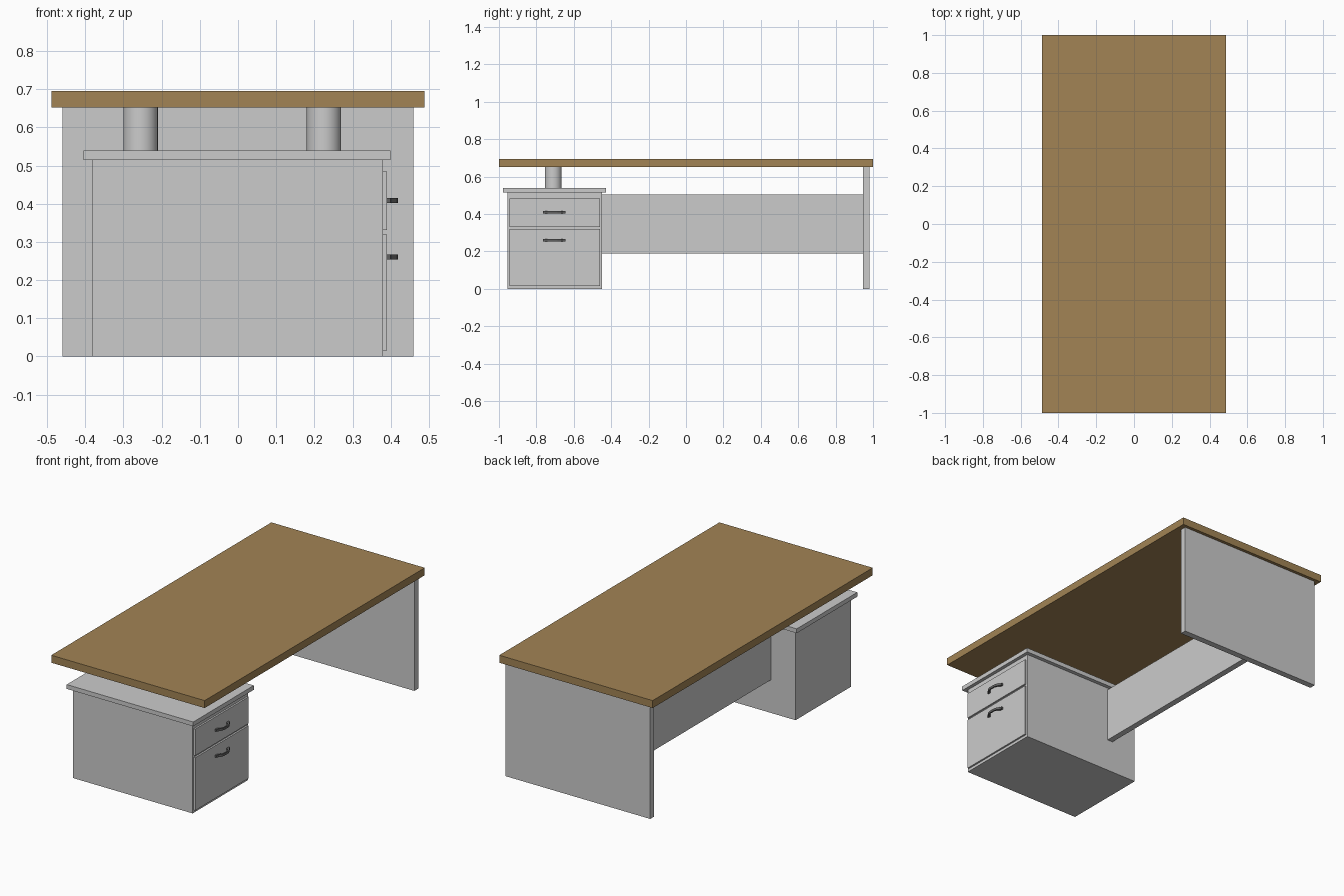
import bpy, bmesh, math

if "Cube" in bpy.data.objects:
    bpy.data.objects.remove(bpy.data.objects["Cube"])


def material(name, color):
    m = bpy.data.materials.new(name)
    m.diffuse_color = color
    m.use_nodes = True
    m.node_tree.nodes["Principled BSDF"].inputs["Base Color"].default_value = m.diffuse_color
    return m


wood = material("wood", (0.36, 0.23, 0.09, 1))
dark = material("dark_metal", (0.12, 0.12, 0.12, 1))


def add_mesh(name, bm, mat=None):
    bmesh.ops.recalc_face_normals(bm, faces=bm.faces)
    me = bpy.data.meshes.new(name)
    bm.to_mesh(me)
    bm.free()
    ob = bpy.data.objects.new(name, me)
    bpy.context.collection.objects.link(ob)
    if mat:
        me.materials.append(mat)
    return ob


def box(name, x, y, z, mat=None):
    """Box from (min, max) ranges on each axis."""
    bm = bmesh.new()
    bmesh.ops.create_cube(bm, size=1)
    for v in bm.verts:
        for i, (lo, hi) in enumerate((x, y, z)):
            v.co[i] = lo if v.co[i] < 0 else hi
    return add_mesh(name, bm, mat)


def post(name, x, y, z0, z1, r):
    bpy.ops.mesh.primitive_cylinder_add(vertices=48, radius=r, depth=z1 - z0,
                                        location=(x, y, (z0 + z1) / 2))
    bpy.context.object.name = name
    bpy.ops.object.shade_smooth_by_angle(angle=math.radians(40))


def handle(name, y, z, h):
    """Bowed drawer pull: mirrored plan outline extruded upward."""
    outer = [(0.388, 0.061), (0.400, 0.060), (0.404, 0.048),
             (0.414, 0.036), (0.419, 0.018)]
    inner = [(0.411, 0.016), (0.406, 0.030), (0.396, 0.040), (0.388, 0.046)]
    half = outer + inner
    # the near half of the pull, then the far half in reverse order
    outline = ([(px, -py) for px, py in outer] + outer[::-1]
               + inner[::-1] + [(px, -py) for px, py in inner])
    bm = bmesh.new()
    face = bm.faces.new([bm.verts.new((px, y + py, z - h / 2)) for px, py in outline])
    ext = bmesh.ops.extrude_face_region(bm, geom=[face])
    for g in ext["geom"]:
        if isinstance(g, bmesh.types.BMVert):
            g.co.z += h
    add_mesh(name, bm, dark)


# fix outline order: inner side runs from the +y foot to the -y foot
# Desk top and supporting panels
box("desk_top", (-0.488, 0.488), (-1, 1), (0.652, 0.695), wood)
box("end_panel", (-0.46, 0.46), (0.946, 0.982), (0, 0.652))
box("modesty_panel", (-0.225, -0.19), (-0.45, 0.946), (0.19, 0.505))

# Drawer pedestal
box("pedestal_body", (-0.382, 0.38), (-0.955, -0.45), (0, 0.515))
box("pedestal_cap", (-0.405, 0.40), (-0.978, -0.428), (0.515, 0.54))
for name, z, hz in (("upper", (0.331, 0.484), 0.409), ("lower", (0.016, 0.319), 0.26)):
    box(name + "_drawer_front", (0.38, 0.39), (-0.945, -0.46), z)
    handle(name + "_drawer_handle", -0.705, hz, 0.013)

# Round posts between the pedestal and the top
for name, x in (("rear_post", -0.255), ("front_post", 0.225)):
    post(name, x, -0.71, 0.54, 0.652, 0.045)
